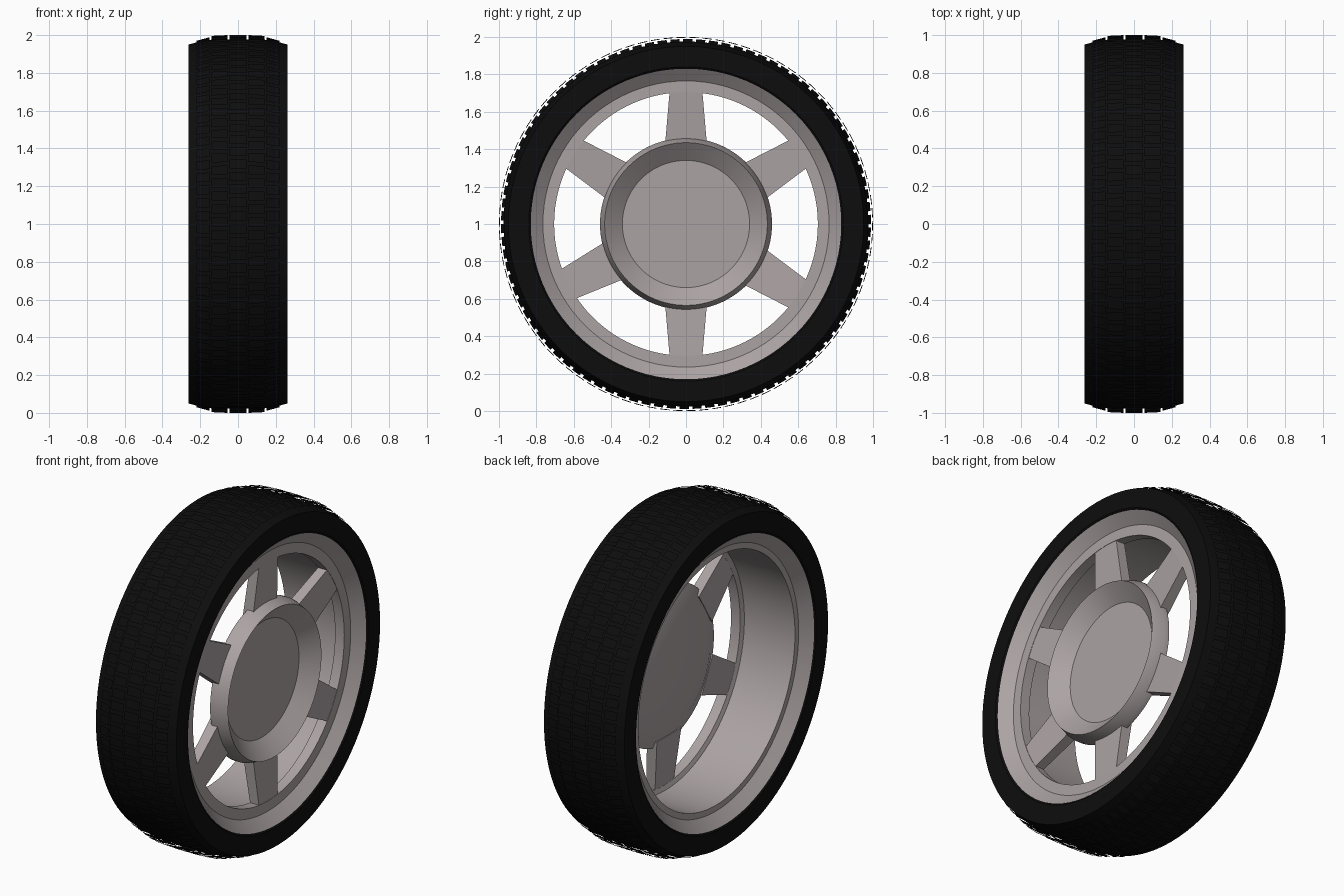
import bpy, bmesh, math
from mathutils import Vector

if "Cube" in bpy.data.objects:
    bpy.data.objects.remove(bpy.data.objects["Cube"])

CENTRE = Vector((0, 0, 1))


def material(name, rgb):
    m = bpy.data.materials.new(name)
    m.diffuse_color = (*rgb, 1)
    m.use_nodes = True
    m.node_tree.nodes["Principled BSDF"].inputs["Base Color"].default_value = m.diffuse_color
    return m


METAL = material("warm_grey_metal", (0.41, 0.365, 0.37))
RUBBER = material("black_rubber", (0.004, 0.004, 0.004))


def polar(x, r, a):
    """Point at axial position x, radius r, angle a (from +y towards +z)."""
    return CENTRE + Vector((x, r * math.cos(a), r * math.sin(a)))


def finish(name, bm, mat, smooth=True, fix=True):
    if fix:
        bmesh.ops.remove_doubles(bm, verts=bm.verts, dist=1e-5)
        bmesh.ops.recalc_face_normals(bm, faces=bm.faces)
    me = bpy.data.meshes.new(name)
    bm.to_mesh(me)
    bm.free()
    me.materials.append(mat)
    ob = bpy.data.objects.new(name, me)
    bpy.context.collection.objects.link(ob)
    if smooth:
        bpy.ops.object.select_all(action='DESELECT')
        ob.select_set(True)
        bpy.context.view_layer.objects.active = ob
        bpy.ops.object.shade_smooth_by_angle(angle=math.radians(25))
    return ob


def lathe(name, profile, mat, closed, n=96):
    """Spin an (x, radius) profile around the wheel axle."""
    bm = bmesh.new()
    rings = [[bm.verts.new(polar(x, r, math.tau * i / n)) for x, r in profile]
             for i in range(n)]
    count = len(profile) if closed else len(profile) - 1
    for i in range(n):
        a, b = rings[i], rings[(i + 1) % n]
        for j in range(count):
            k = (j + 1) % len(profile)
            bm.faces.new((a[j], a[k], b[k], b[j]))
    return finish(name, bm, mat)


# Tyre body
half = [(0.25, 0.826), (0.262, 0.84), (0.262, 0.95), (0.20, 0.967), (0.14, 0.976)]
lathe("tyre", half + [(-x, r) for x, r in reversed(half)], RUBBER, True)

# Rim: angled lips, front ring and deep barrel open to the back
lathe("rim", [(0.255, 0.83), (0.20, 0.765), (0.20, 0.705), (0.14, 0.705),
              (0.13, 0.73), (-0.20, 0.73), (-0.20, 0.765), (-0.255, 0.83)],
      METAL, True)

# Hub: dished on the front, tapered to a flat disc on the back
lathe("hub", [(0.16, 0), (0.16, 0.34), (0.24, 0.435), (0.17, 0.46),
              (0.14, 0.46), (0.09, 0.35), (0.09, 0)], METAL, False)

# Six tapered spokes
bm = bmesh.new()
for deg in (90, 32, -32, -90, -153, 148):
    a = math.radians(deg)
    out = Vector((0, math.cos(a), math.sin(a)))
    side = Vector((0, -math.sin(a), math.cos(a)))
    ends = []
    # radius, half width, front x, back x
    for r, w, front, back in ((0.40, 0.114, 0.175, 0.11), (0.715, 0.087, 0.199, 0.142)):
        ends.append([bm.verts.new(CENTRE + out * r + side * s * w + Vector((x, 0, 0)))
                     for s, x in ((-1, front), (1, front), (1, back), (-1, back))])
    p, q = ends
    bm.faces.new(p)
    bm.faces.new(q[::-1])
    for j in range(4):
        k = (j + 1) % 4
        bm.faces.new((p[j], q[j], q[k], p[k]))
finish("spokes", bm, METAL, smooth=False)

# Tread: rows of thin staggered plates just above the tyre
bm = bmesh.new()
N = 90
rows = [(-0.22, 0.970, -0.15, 0.989), (-0.14, 0.996, -0.055, 1.0),
        (-0.045, 1.0, 0.045, 1.0), (0.055, 1.0, 0.14, 0.996),
        (0.15, 0.989, 0.22, 0.970)]
for ri, (x0, r0, x1, r1) in enumerate(rows):
    for i in range(N):
        a0 = math.tau * (i + 0.5 * (ri % 2)) / N
        a1 = a0 + math.tau / N * 0.72
        bm.faces.new([bm.verts.new(polar(x, r, a)) for x, r, a in
                      ((x0, r0, a0), (x0, r0, a1), (x1, r1, a1), (x1, r1, a0))])
for f in bm.faces:
    f.normal_update()
    if f.normal.dot(f.calc_center_median() - CENTRE) < 0:
        f.normal_flip()
finish("tread_plates", bm, RUBBER, smooth=False, fix=False)
